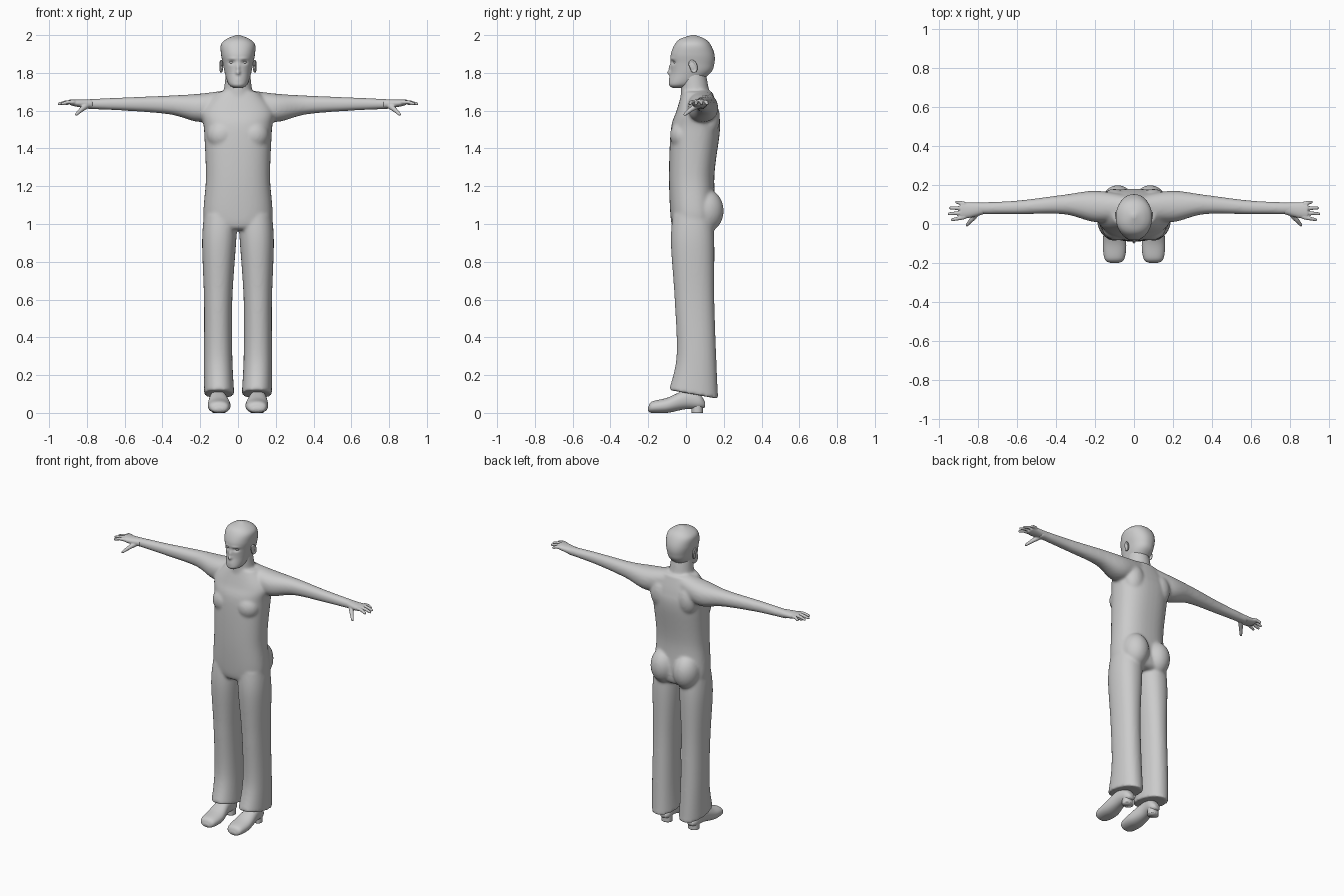
import bpy, bmesh
from math import cos, sin, pi, exp, copysign
from mathutils import Matrix, Vector

if "Cube" in bpy.data.objects:
    bpy.data.objects.remove(bpy.data.objects["Cube"])

shade = (.6, .6, .6, 1)
grey = bpy.data.materials.new("plain grey")
grey.use_nodes = True
grey.diffuse_color = shade
grey.node_tree.nodes["Principled BSDF"].inputs["Base Color"].default_value = shade


def blend(before, start, end, after, t):
    """Smooth curve from start to end that heeds its neighbours."""
    leave, arrive = (end - before) / 2, (after - start) / 2
    ease = t * t * (3 - 2 * t)
    return (start + (end - start) * ease + leave * t * (1 - t) ** 2
            - arrive * t * t * (1 - t))


def spline(rings, steps):
    """Smooth in-between rings through the given ones."""
    padded = [rings[0], *rings, rings[-1]]
    smooth_rings = []
    for group in zip(padded, padded[1:], padded[2:], padded[3:]):
        for step in range(steps):
            smooth_rings.append([blend(*values, step / steps) for values in zip(*group)])
    return smooth_rings + [rings[-1]]


def rounded(angle, low, high, wave, power):
    value = wave(angle)
    return (low + high) / 2 + (high - low) / 2 * copysign(abs(value) ** (2 / power), value)


def loft(bm, axis, rings, side=1, power=2.2, segments=40, tilt=None):
    """Rings are (position along axis, low u, high u, low v, high v)."""
    loops = []
    for t, u_low, u_high, v_low, v_high in spline(rings, 8):
        loop = []
        for k in range(segments):
            angle = 2 * pi * k / segments
            u = rounded(angle, u_low, u_high, cos, power)
            v = rounded(angle, v_low, v_high, sin, power)
            x, y, z = {"x": (t, u, v), "y": (u, t, v), "z": (u, v, t)}[axis]
            if tilt:
                z += tilt(y, z)
            loop.append(bm.verts.new((x * side, y, max(z, 0))))
        loops.append(loop)
    for lower, upper in zip(loops, loops[1:]):
        for k in range(segments):
            bm.faces.new((lower[k - 1], lower[k], upper[k], upper[k - 1]))
    bm.faces.new(loops[0])
    bm.faces.new(loops[-1])


def symmetric(rings):
    """Expand (height, half width, front, back) into full rings."""
    return [(z, -half, half, front, back) for z, half, front, back in rings]


def ball(bm, centre, radii, turn=0):
    matrix = (Matrix.Translation(centre) @ Matrix.Rotation(turn, 4, "X")
              @ Matrix.Diagonal((*radii, 1)))
    bmesh.ops.create_uvsphere(bm, u_segments=24, v_segments=16, radius=1, matrix=matrix)


def rod(bm, start, end, start_radius, end_radius):
    """Tapered bar with rounded ends."""
    start, end = Vector(start), Vector(end)
    direction = end - start
    matrix = (Matrix.Translation((start + end) / 2)
              @ direction.to_track_quat("Z", "Y").to_matrix().to_4x4())
    bmesh.ops.create_cone(bm, cap_ends=True, segments=24, radius1=start_radius,
                          radius2=end_radius, depth=direction.length, matrix=matrix)
    ball(bm, start, [start_radius] * 3)
    ball(bm, end, [end_radius] * 3)


def finish(name, bm, voxel=0, smoothing=0):
    bmesh.ops.recalc_face_normals(bm, faces=bm.faces)
    mesh = bpy.data.meshes.new(name)
    bm.to_mesh(mesh)
    bm.free()
    mesh.materials.append(grey)
    for polygon in mesh.polygons:
        polygon.use_smooth = True
    part = bpy.data.objects.new(name, mesh)
    bpy.context.collection.objects.link(part)
    if voxel:
        remesh = part.modifiers.new("blend", "REMESH")
        remesh.mode = "VOXEL"
        remesh.voxel_size = voxel
        remesh.use_smooth_shade = True
        soften = part.modifiers.new("soften", "SMOOTH")
        soften.factor = .5
        soften.iterations = smoothing


def hem_slant(y, z):
    """Trouser hem drops towards the heel and fades out up the shin."""
    return -.18 * (y - .03) * max(0, 1 - (z - .1) * 5)


# Clothed body: torso, neck, arms and trouser legs blended into one skin
body = bmesh.new()
torso = [(.97, .1, -.06, .13), (1.02, .18, -.08, .16), (1.25, .17, -.09, .15),
         (1.5, .18, -.08, .18), (1.6, .19, -.05, .17), (1.7, .11, -.02, .14)]
arm = [(.05, .02, .15, 1.57, 1.71), (.2, .01, .17, 1.54, 1.69), (.36, .05, .15, 1.58, 1.68),
       (.6, .05, .12, 1.6, 1.67), (.82, .05, .11, 1.61, 1.66)]
leg = [(.1, .02, .18, -.09, .17), (.3, .03, .18, -.05, .16), (.6, .03, .18, -.06, .15),
       (.9, .01, .19, -.08, .15), (1.05, 0, .18, -.07, .14)]
loft(body, "z", symmetric(torso), power=2.4)
rod(body, (0, .05, 1.66), (0, .04, 1.8), .08, .065)
for side in (1, -1):
    loft(body, "x", arm, side)
    loft(body, "z", leg, side, tilt=hem_slant)
    ball(body, (side * .083, .105, 1.07), (.085, .095, .115))
    ball(body, (side * .085, -.015, 1.47), (.08, .07, .08))
    ball(body, (side * .1, .12, 1.56), (.07, .06, .1))
finish("clothed_body", body, .008, 10)

# Head: lofted skull with the face raised or sunk by soft bumps
head = bmesh.new()
skull = [(1.72, .02, -.07, -.03), (1.74, .05, -.09, .05), (1.8, .07, -.08, .13),
         (1.85, .08, -.08, .15), (1.9, .09, -.08, .15), (1.95, .09, -.06, .13),
         (1.98, .06, -.03, .1), (2, .01, .03, .05)]
loft(head, "z", symmetric(skull), segments=96)


def bump(vertex, x, z, width, height, depth):
    across = (abs(vertex.x) - x) / width
    up = (vertex.z - z) / height
    return depth * exp(-across ** 2 - up ** 2)


nose_tip = (0, 1.8, .012, .011, .018)
nose_bridge = (0, 1.825, .01, .02, .012)
eye_socket = (.033, 1.856, .016, .01, -.012)
brow = (.03, 1.875, .024, .007, .004)
lips = (0, 1.772, .02, .012, .007)
mouth_line = (0, 1.772, .02, .004, -.008)
features = (nose_tip, nose_bridge, eye_socket, brow, lips, mouth_line)
for vert in head.verts:
    if vert.co.y < 0:
        vert.co.y -= sum(bump(vert.co, *feature) for feature in features)
finish("head", head)

shoe_upper = [(-.2, .08, .12, .01, .03), (-.18, .05, .15, 0, .06), (-.1, .04, .16, 0, .08),
              (0, .06, .15, .02, .12), (.07, .06, .14, .02, .1), (.1, .08, .12, .03, .06)]
shoe_heel = [(0, .065, .135, .03, .09), (.05, .065, .135, .03, .09)]
palm = [(.77, .05, .11, 1.61, 1.66), (.85, .03, .11, 1.62, 1.66), (.89, .03, .11, 1.63, 1.66)]

for side, label in ((1, "left"), (-1, "right")):
    # Eye
    eye = bmesh.new()
    ball(eye, (side * .033, -.054, 1.856), (.014, .013, .008))
    finish(label + "_eye", eye)

    # Ear: flat cup with a raised rim
    ear = bmesh.new()
    ball(ear, (side * .086, .035, 1.835), (.008, .017, .032), .2)
    angles = [k * pi / 8 - 2.2 for k in range(14)]
    rim = [(side * (.09 + .004 * cos(a)), .037 + .019 * cos(a) - .006 * sin(a),
            1.835 + .03 * sin(a)) for a in angles]
    for start, end in zip(rim, rim[1:]):
        rod(ear, start, end, .005, .005)
    finish(label + "_ear", ear, .003, 3)

    # Hand: palm, four spread fingers and a lowered thumb
    hand = bmesh.new()
    loft(hand, "x", palm, side)
    for k in range(4):
        knuckle = Vector((side * .87, .035 + .023 * k, 1.645))
        tip = Vector((side * (.948 - .012 * (k - 1.2) ** 2), .022 + .03 * k, 1.636))
        joint = (knuckle + tip) / 2 + Vector((0, 0, .005))
        rod(hand, knuckle, joint, .011, .01)
        rod(hand, joint, tip, .01, .008)
    thumb_joint = (side * .832, .022, 1.603)
    rod(hand, (side * .8, .06, 1.628), thumb_joint, .016, .012)
    rod(hand, thumb_joint, (side * .856, -.005, 1.58), .012, .008)
    finish(label + "_hand", hand, .004, 3)

    # Shoe: rounded toe and raised arch over a heel block
    shoe = bmesh.new()
    loft(shoe, "y", shoe_upper, side)
    loft(shoe, "z", shoe_heel, side)
    finish(label + "_shoe", shoe)
